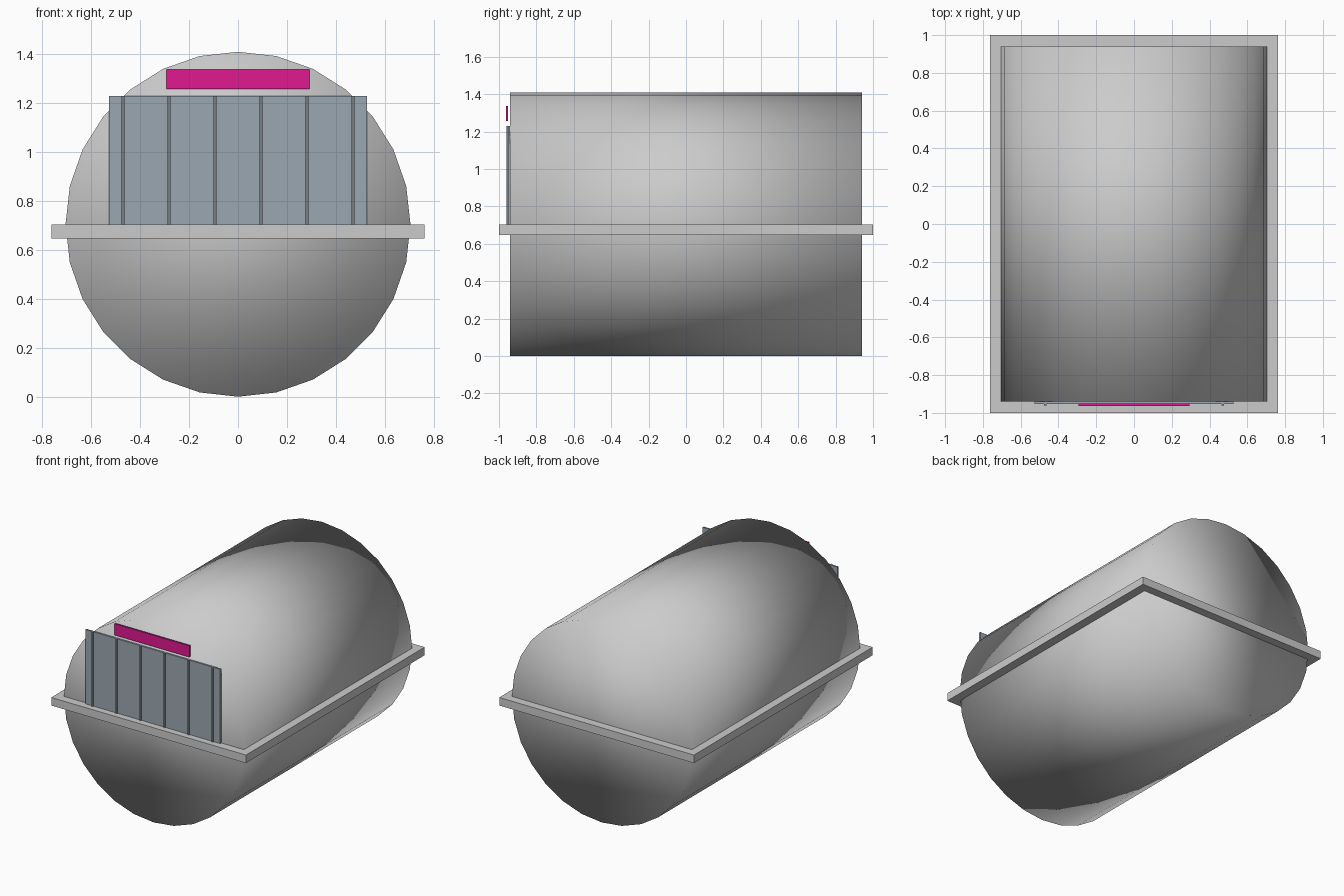
import bpy, bmesh
from math import pi
from mathutils import Matrix

if "Cube" in bpy.data.objects:
    bpy.data.objects.remove(bpy.data.objects["Cube"])


def material(name, rgb):
    m = bpy.data.materials.new(name)
    m.diffuse_color = (*rgb, 1)
    m.use_nodes = True
    m.node_tree.nodes["Principled BSDF"].inputs["Base Color"].default_value = m.diffuse_color
    return m


def make_object(name, bm, mat=None):
    mesh = bpy.data.meshes.new(name)
    bm.to_mesh(mesh)
    bm.free()
    obj = bpy.data.objects.new(name, mesh)
    bpy.context.collection.objects.link(obj)
    if mat:
        mesh.materials.append(mat)
    return obj


def box(name, x, y, z, mat=None):
    """Box spanning the (min, max) pairs x, y, z."""
    bm = bmesh.new()
    spans = (x, y, z)
    centre = [(a + b) / 2 for a, b in spans]
    size = [b - a for a, b in spans]
    bmesh.ops.create_cube(bm, size=1, matrix=Matrix.LocRotScale(centre, None, size))
    return make_object(name, bm, mat)


slate = material("slate", (0.33, 0.39, 0.44))
dark_slate = material("dark_slate", (0.18, 0.21, 0.23))
magenta = material("magenta", (0.75, 0.01, 0.28))

# Drum body: 28-sided horizontal cylinder, smooth right over the end rims
R = 0.705
bm = bmesh.new()
bmesh.ops.create_cone(bm, cap_ends=True, segments=28, radius1=R, radius2=R, depth=1.88,
                      matrix=Matrix.Translation((0, 0, R)) @ Matrix.Rotation(pi / 2, 4, 'X'))
for f in bm.faces:
    f.smooth = True
make_object("drum_body", bm)

# Rectangular rim around the middle
box("middle_rim", (-0.762, 0.762), (-1, 1), (0.647, 0.704))

# Front panel with vertical ribs
box("front_panel", (-0.528, 0.528), (-0.953, -0.941), (0.70, 1.23), slate)
for i in range(6):
    x = -0.47 + i * 0.188
    box(f"panel_rib_{i + 1}", (x - 0.006, x + 0.006), (-0.961, -0.95), (0.70, 1.23), dark_slate)

# Coloured strip above the panel
box("front_strip", (-0.293, 0.293), (-0.963, -0.951), (1.257, 1.337), magenta)
